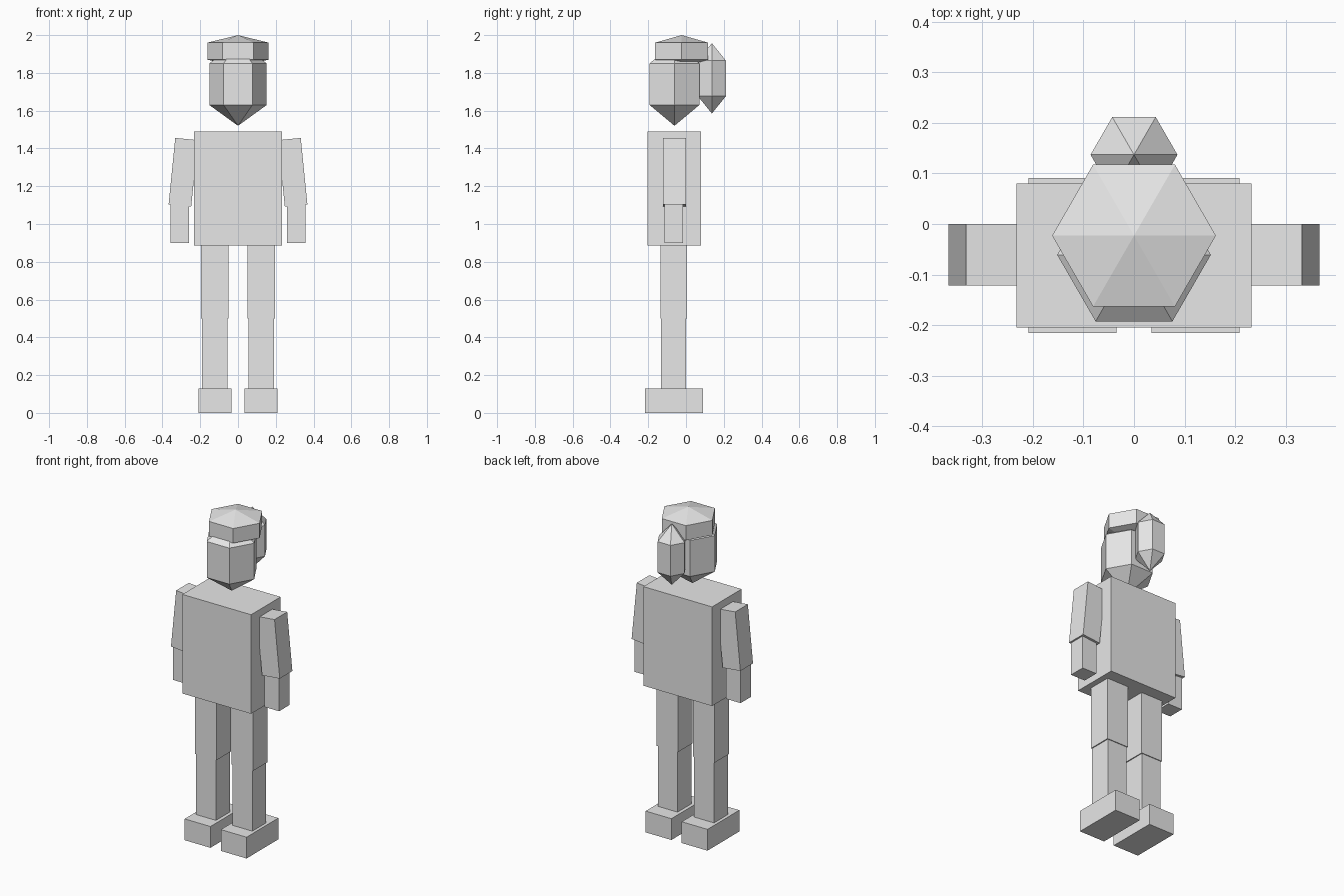
import bpy
import bmesh
from math import cos, sin, pi, radians
from mathutils import Matrix, Vector

default = bpy.data.objects.get("Cube")
if default:
    bpy.data.objects.remove(default, do_unlink=True)

# Single plain grey finish
GREY = (0.8, 0.8, 0.8, 1.0)
grey = bpy.data.materials.new("plain_grey")
grey.use_nodes = True
grey.diffuse_color = GREY
grey.node_tree.nodes["Principled BSDF"].inputs["Base Color"].default_value = GREY


def finish(name, bm):
    bmesh.ops.recalc_face_normals(bm, faces=bm.faces)
    mesh = bpy.data.meshes.new(name)
    bm.to_mesh(mesh)
    bm.free()
    mesh.materials.append(grey)
    obj = bpy.data.objects.new(name, mesh)
    bpy.context.collection.objects.link(obj)
    return obj


def box(name, center, size, tilt=0.0):
    """Box, optionally tilted about the y axis."""
    bm = bmesh.new()
    matrix = (Matrix.Translation(Vector(center)) @ Matrix.Rotation(tilt, 4, "Y")
              @ Matrix.Diagonal((*size, 1.0)))
    bmesh.ops.create_cube(bm, size=1.0, matrix=matrix)
    return finish(name, bm)


def crystal(name, y, radius, tip_low, low, high, tip_high):
    """Six-sided prism with a pointed cap at each end."""
    bm = bmesh.new()
    rings = [[bm.verts.new((radius * cos(i * pi / 3), y + radius * sin(i * pi / 3), z))
              for i in range(6)] for z in (low, high)]
    bottom = bm.verts.new((0, y, tip_low))
    top = bm.verts.new((0, y, tip_high))
    for i in range(6):
        j = (i + 1) % 6
        bm.faces.new((rings[0][i], rings[0][j], rings[1][j], rings[1][i]))
        bm.faces.new((rings[0][j], rings[0][i], bottom))
        bm.faces.new((rings[1][i], rings[1][j], top))
    return finish(name, bm)


# Body and head
box("torso", (0, -0.0625, 1.1875), (0.464, 0.285, 0.605))
crystal("head", -0.061, 0.152, 1.52, 1.63, 1.85, 1.96)
crystal("cap", -0.023, 0.162, 1.83, 1.87, 1.96, 2.0)
crystal("hair_bun", 0.137, 0.086, 1.585, 1.677, 1.865, 1.957)

# Paired limbs: the model's left is +x
for side, s in (("left", 1), ("right", -1)):
    box(side + "_upper_arm", (s * 0.29, -0.061, 1.274), (0.12, 0.122, 0.353), -s * radians(5.7))
    box(side + "_forearm", (s * 0.309, -0.065, 1.01), (0.098, 0.1, 0.22))
    box(side + "_thigh", (s * 0.123, -0.065, 0.71), (0.146, 0.142, 0.42))
    box(side + "_shin", (s * 0.123, -0.066, 0.31), (0.134, 0.134, 0.42))
    box(side + "_foot", (s * 0.122, -0.0625, 0.065), (0.174, 0.307, 0.13))
